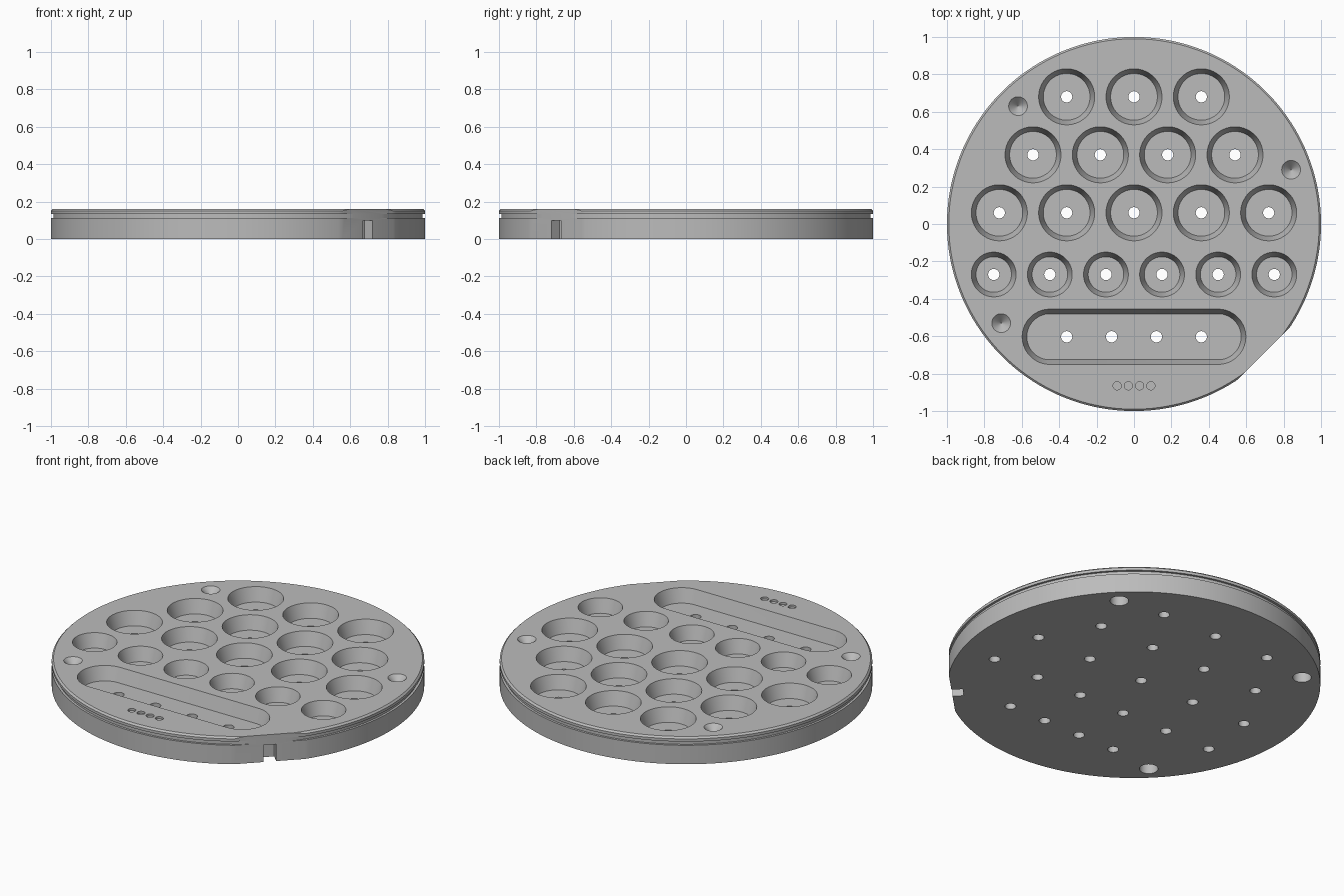
import bpy, bmesh, math
from mathutils import Matrix, Vector

HEIGHT = 0.16
FLOOR = 0.08
HOLE_R = 0.03

if "Cube" in bpy.data.objects:
    bpy.data.objects.remove(bpy.data.objects["Cube"], do_unlink=True)

grey = bpy.data.materials.new("plain_grey")
grey.use_nodes = True
colour = (0.5, 0.5, 0.5, 1)
grey.diffuse_color = colour
grey.node_tree.nodes["Principled BSDF"].inputs["Base Color"].default_value = colour


def loft(bm, profile, x=0, y=0, half=0, n=48):
    """Closed solid from (radius, z) pairs; half stretches the circle into a slot."""
    rings = []
    for r, z in profile:
        ring = []
        for i in range(n):
            a = math.tau * (i + 0.5) / n
            c = math.cos(a)
            ring.append(bm.verts.new((x + r * c + math.copysign(half, c), y + r * math.sin(a), z)))
        rings.append(ring)
    for low, high in zip(rings, rings[1:]):
        for i in range(n):
            j = (i + 1) % n
            bm.faces.new((low[i], low[j], high[j], high[i]))
    bm.faces.new(rings[0][::-1])
    bm.faces.new(rings[-1])


def corner_box(bm, inner, outer, width, z0, z1):
    """Box lying across the front left diagonal of the plate."""
    place = (Matrix.Rotation(-math.pi / 4, 4, "Z")
             @ Matrix.Translation(Vector(((inner + outer) / 2, 0, (z0 + z1) / 2)))
             @ Matrix.Diagonal((outer - inner, width, z1 - z0, 1)))
    bmesh.ops.create_cube(bm, size=1, matrix=place)


def make_object(name, bm):
    bmesh.ops.recalc_face_normals(bm, faces=bm.faces)
    mesh = bpy.data.meshes.new(name)
    bm.to_mesh(mesh)
    bm.free()
    mesh.materials.append(grey)
    obj = bpy.data.objects.new(name, mesh)
    bpy.context.collection.objects.link(obj)
    return obj


def pocket_profile(r):
    """Tapered pocket wall, from the floor to just above the top face."""
    return [(r - 0.025, FLOOR), (r + 0.003, HEIGHT + 0.01)]


# Round plate with an edge groove and a bevelled top rim
bm = bmesh.new()
loft(bm, [(1, 0), (1, 0.112), (0.987, 0.112), (0.987, 0.134),
          (1, 0.134), (1, 0.15), (0.99, HEIGHT)], n=160)
plate = make_object("plate", bm)

# Pockets with drain holes: row y, count, spacing, radius
bm = bmesh.new()
rows = [(0.68, 3, 0.36, 0.15), (0.37, 4, 0.36, 0.15),
        (0.06, 5, 0.36, 0.15), (-0.27, 6, 0.30, 0.12)]
for y, count, step, r in rows:
    for i in range(count):
        x = (i - (count - 1) / 2) * step
        loft(bm, [(HOLE_R, -0.02), (HOLE_R, FLOOR)] + pocket_profile(r), x, y)

# Long slot pocket
loft(bm, pocket_profile(0.148), 0, -0.603, half=0.45)

# Conical dimples on top
for x, y in [(-0.62, 0.63), (0.84, 0.29), (-0.71, -0.53)]:
    loft(bm, [(0.001, HEIGHT - 0.05), (0.06, HEIGHT + 0.01)], x, y)

# Row of shallow marks near the front
for i in range(4):
    loft(bm, [(0.022, HEIGHT - 0.012), (0.022, HEIGHT + 0.01)], (i - 1.5) * 0.06, -0.865, n=32)

# Blind sockets underneath
for x, y in [(-0.64, 0.64), (0.64, 0.64), (-0.64, -0.64)]:
    loft(bm, [(0.05, -0.02), (0.05, 0.065)], x, y)

# Flat on the rim
corner_box(bm, 0.981, 1.2, 1, -0.1, 0.3)
pocket_cutter = make_object("pocket_cutter", bm)

# Slot drain holes and the key notch under the flat
bm = bmesh.new()
for x in (-0.36, -0.12, 0.12, 0.36):
    loft(bm, [(HOLE_R, -0.02), (HOLE_R, FLOOR + 0.02)], x, -0.603)
corner_box(bm, 0.92, 1.1, 0.07, -0.1, 0.1)
hole_cutter = make_object("hole_cutter", bm)

# Cut the plate, then drop the cutters
bpy.context.view_layer.objects.active = plate
plate.select_set(True)
for cutter in (pocket_cutter, hole_cutter):
    cutter.hide_render = True
    mod = plate.modifiers.new(cutter.name, "BOOLEAN")
    mod.operation = "DIFFERENCE"
    mod.solver = "EXACT"
    mod.object = cutter
    bpy.ops.object.modifier_apply(modifier=mod.name)
    bpy.data.objects.remove(cutter, do_unlink=True)
bpy.ops.object.shade_smooth_by_angle(angle=math.radians(25))
